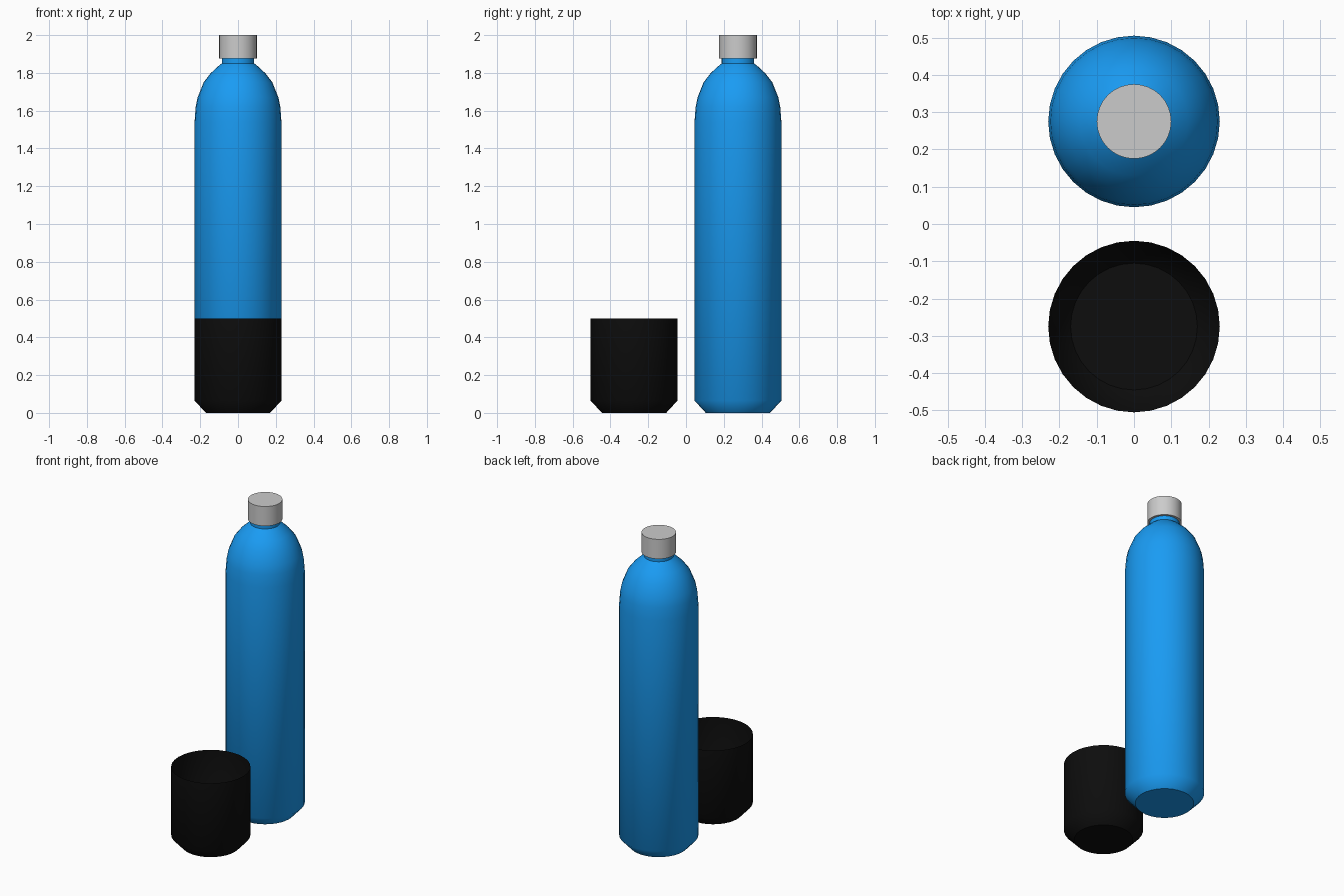
import bpy, bmesh, math

if "Cube" in bpy.data.objects:
    bpy.data.objects.remove(bpy.data.objects["Cube"])

SIDES = 32


def lathe(name, profile, y, color=None, angle=45):
    """Revolve (radius, height) points about a vertical axis; radius 0 closes the end."""
    bm = bmesh.new()
    verts = [bm.verts.new((r, 0, z)) for r, z in profile]
    edges = [bm.edges.new(pair) for pair in zip(verts, verts[1:])]
    bmesh.ops.spin(bm, geom=verts + edges, cent=(0, 0, 0), axis=(0, 0, 1),
                   angle=math.tau, steps=SIDES, use_duplicate=False)
    bmesh.ops.remove_doubles(bm, verts=bm.verts, dist=1e-4)
    bmesh.ops.recalc_face_normals(bm, faces=bm.faces)
    mesh = bpy.data.meshes.new(name)
    bm.to_mesh(mesh)
    bm.free()
    obj = bpy.data.objects.new(name, mesh)
    bpy.context.collection.objects.link(obj)
    obj.location.y = y
    if color:
        mat = bpy.data.materials.new(name + "_paint")
        mat.diffuse_color = color
        mat.use_nodes = True
        mat.node_tree.nodes["Principled BSDF"].inputs["Base Color"].default_value = mat.diffuse_color
        mesh.materials.append(mat)
    bpy.ops.object.select_all(action='DESELECT')
    obj.select_set(True)
    bpy.context.view_layer.objects.active = obj
    bpy.ops.object.shade_smooth_by_angle(angle=math.radians(angle))
    return obj


# chamfered foot shared by the bottle and the cup
foot = [(0, 0), (0.17, 0), (0.23, 0.065)]

# flask body: straight wall, domed shoulder, short neck reaching into the cap
shoulder = [(0.23, 1.54), (0.224, 1.62), (0.214, 1.67), (0.182, 1.75),
            (0.145, 1.798), (0.105, 1.835), (0.086, 1.85)]
lathe("bottle_body", foot + shoulder + [(0.086, 1.92), (0, 1.92)], 0.275,
      (0.01, 0.33, 0.9, 1))

# screw cap
lathe("bottle_cap", [(0, 1.875), (0.1, 1.875), (0.1, 2.0), (0, 2.0)], 0.275)

# open drinking cup
lathe("cup", foot + [(0.23, 0.5)], -0.275, (0.004, 0.004, 0.004, 1))
